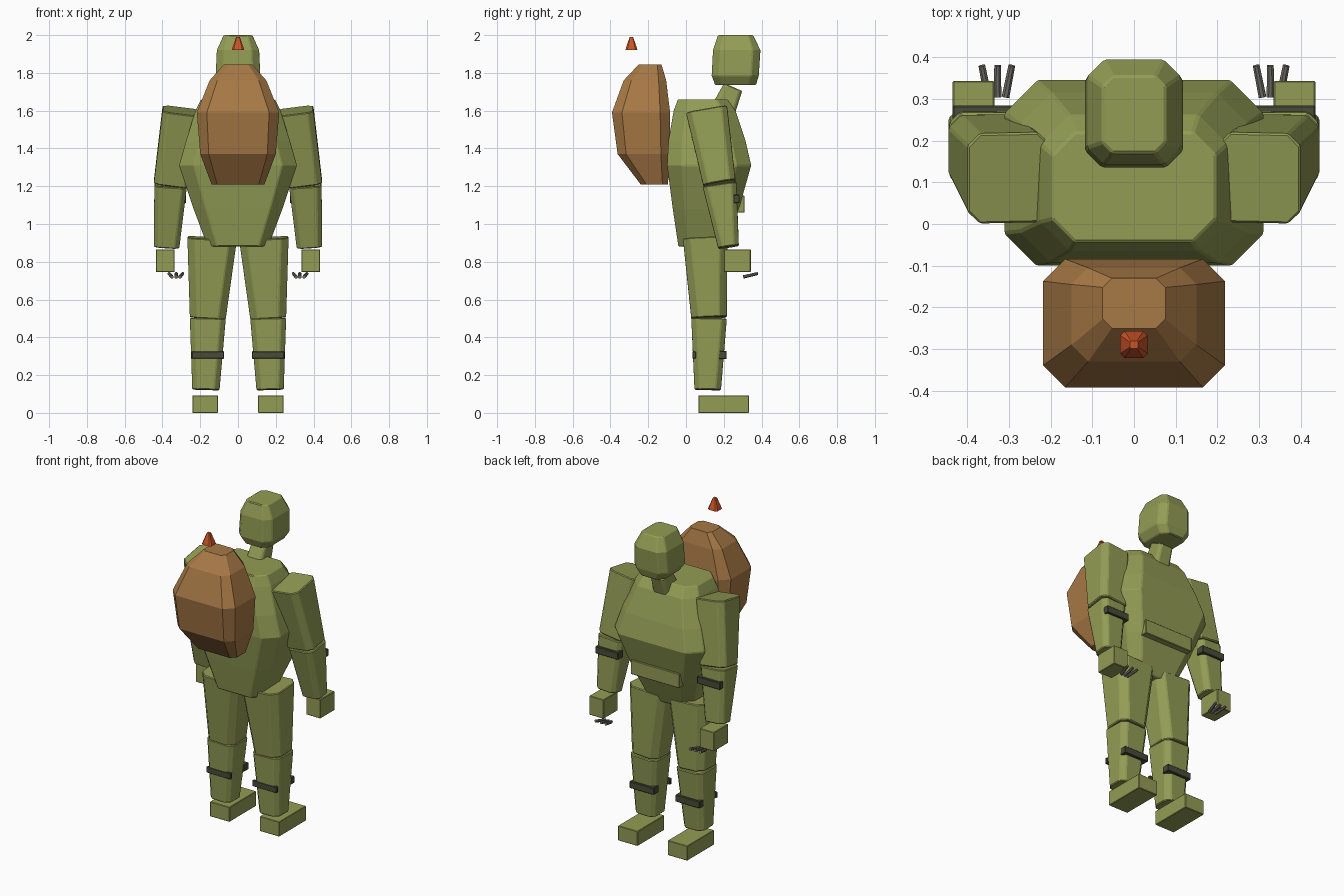
import bpy, bmesh
from mathutils import Vector

if "Cube" in bpy.data.objects:
    bpy.data.objects.remove(bpy.data.objects["Cube"], do_unlink=True)


def material(name, rgb):
    m = bpy.data.materials.new(name)
    m.use_nodes = True
    m.diffuse_color = (*rgb, 1)
    m.node_tree.nodes["Principled BSDF"].inputs["Base Color"].default_value = (*rgb, 1)
    return m


olive = material("olive green", (0.29, 0.335, 0.09))
brown = material("brown leather", (0.39, 0.19, 0.06))
orange = material("burnt orange", (0.6, 0.09, 0.02))
strap = material("dark strap", (0.065, 0.07, 0.04))
grey = material("claw grey", (0.18, 0.17, 0.145))


def build(name, mat, rings, bevel=0.0):
    """Skin a stack of equal-sized point rings and cap both ends."""
    bm = bmesh.new()
    rows = [[bm.verts.new(p) for p in ring] for ring in rings]
    n = len(rows[0])
    for low, high in zip(rows, rows[1:]):
        for i in range(n):
            j = (i + 1) % n
            bm.faces.new((low[i], low[j], high[j], high[i]))
    bm.faces.new(rows[0])
    bm.faces.new(rows[-1])
    bmesh.ops.recalc_face_normals(bm, faces=bm.faces)
    mesh = bpy.data.meshes.new(name)
    bm.to_mesh(mesh)
    bm.free()
    mesh.materials.append(mat)
    ob = bpy.data.objects.new(name, mesh)
    bpy.context.scene.collection.objects.link(ob)
    if bevel:
        mod = ob.modifiers.new("edge bevel", 'BEVEL')
        mod.width, mod.segments, mod.limit_method = bevel, 1, 'ANGLE'
    return ob


def octagon(c, u, v, hx, hy, cut):
    """Rectangle with cut corners, spanned by the axes u and v."""
    pts = [(hx, hy - cut), (hx - cut, hy), (cut - hx, hy), (-hx, hy - cut),
           (-hx, cut - hy), (cut - hx, -hy), (hx - cut, -hy), (hx, cut - hy)]
    return [Vector(c) + u * a + v * b for a, b in pts]


X, Y = Vector((1, 0, 0)), Vector((0, 1, 0))


def body(name, mat, levels, bevel=0.0):
    """Each level: height, half width, back y, front y, corner cut."""
    build(name, mat, [octagon((0, (b + f) / 2, z), X, Y, hx, (f - b) / 2, cut)
                      for z, hx, b, f, cut in levels], bevel)


def limb(name, mat, a, b, size_a, size_b, cut, bevel=0.005):
    """Tapered segment whose ends are square to its axis."""
    a, b = Vector(a), Vector(b)
    d = (a - b).normalized()
    v = d.cross(X).normalized()
    u = v.cross(d).normalized()
    build(name, mat, [octagon(a, u, v, *size_a, cut), octagon(b, u, v, *size_b, cut)], bevel)


def box(name, mat, x, y, z):
    rect = lambda h: [(x[0], y[0], h), (x[1], y[0], h), (x[1], y[1], h), (x[0], y[1], h)]
    build(name, mat, [rect(z[0]), rect(z[1])], 0.003)


# Torso, belly plate, neck and head
body("torso", olive, [(0.88, 0.16, -0.04, 0.2, 0.05), (1.08, 0.235, -0.07, 0.28, 0.065),
                      (1.31, 0.312, -0.1, 0.345, 0.078), (1.44, 0.275, -0.093, 0.315, 0.075),
                      (1.6, 0.225, -0.065, 0.262, 0.07), (1.66, 0.196, -0.043, 0.22, 0.055)], 0.005)
box("belly_plate", olive, (-0.17, 0.17), (0.2, 0.31), (1.06, 1.15))
limb("neck", olive, (0, 0.25, 1.725), (0, 0.195, 1.6), (0.05, 0.052), (0.055, 0.066), 0.015)
body("head", olive, [(1.735, 0.085, 0.155, 0.37, 0.035), (1.785, 0.118, 0.136, 0.385, 0.04),
                     (1.92, 0.112, 0.143, 0.394, 0.04), (2.0, 0.076, 0.17, 0.355, 0.025)], 0.005)

# Backpack and the small cone floating above it
body("backpack", brown, [(1.21, 0.14, -0.24, -0.095, 0.03), (1.37, 0.2, -0.362, -0.088, 0.045),
                         (1.59, 0.218, -0.392, -0.084, 0.053), (1.76, 0.15, -0.33, -0.105, 0.04),
                         (1.845, 0.075, -0.25, -0.13, 0.022)])
body("pack_cone", orange, [(1.92, 0.033, -0.321, -0.257, 0.01),
                           (1.935, 0.029, -0.317, -0.261, 0.009),
                           (1.99, 0.01, -0.298, -0.28, 0.003)])

for side, s in (("left", 1), ("right", -1)):
    span = lambda lo, hi: sorted((s * lo, s * hi))

    # Arm with strap, hand and claws
    limb(side + "_upper_arm", olive, (s * 0.3, 0.11, 1.6), (s * 0.35, 0.178, 1.212),
         (0.1, 0.11), (0.096, 0.086), 0.03)
    limb(side + "_forearm", olive, (s * 0.357, 0.178, 1.207), (s * 0.378, 0.225, 0.878),
         (0.086, 0.09), (0.067, 0.055), 0.025)
    box(side + "_arm_strap", strap, span(0.275, 0.435), (0.23, 0.284), (1.11, 1.155))
    box(side + "_hand", olive, span(0.335, 0.435), (0.2, 0.343), (0.745, 0.865))
    for i, (base, tip) in enumerate(((0.308, 0.293), (0.327, 0.327), (0.35, 0.365))):
        limb(f"{side}_claw_{i + 1}", grey, (s * tip, 0.38, 0.738), (s * base, 0.305, 0.72),
             (0.008, 0.008), (0.009, 0.009), 0.005, 0)

    # Leg with shin straps and foot
    limb(side + "_thigh", olive, (s * 0.137, 0.102, 0.925), (s * 0.16, 0.122, 0.503),
         (0.131, 0.118), (0.095, 0.094), 0.04)
    limb(side + "_shin", olive, (s * 0.16, 0.122, 0.5), (s * 0.17, 0.115, 0.122),
         (0.095, 0.094), (0.072, 0.07), 0.028)
    box(side + "_shin_strap_front", strap, span(0.075, 0.245), (0.165, 0.215), (0.285, 0.328))
    box(side + "_shin_strap_back", strap, span(0.075, 0.245), (0.034, 0.052), (0.287, 0.325))
    box(side + "_foot", olive, span(0.105, 0.242), (0.065, 0.333), (0, 0.093))
